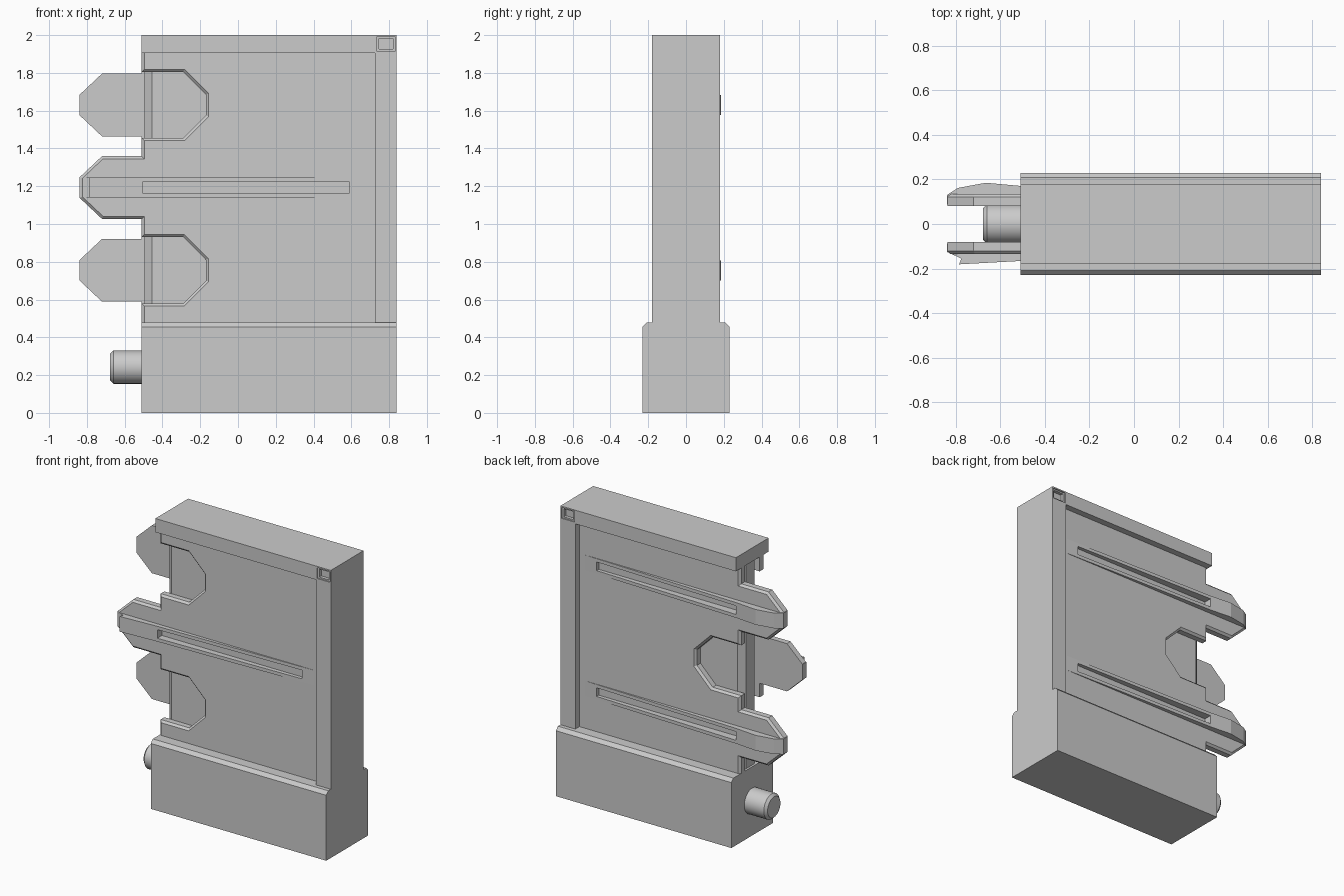
import bpy, bmesh, math
from mathutils import Matrix, Vector

if "Cube" in bpy.data.objects:
    bpy.data.objects.remove(bpy.data.objects["Cube"])

LEFT, RIGHT = -0.51, 0.84
LOW, MID, HIGH = 0.755, 1.193, 1.63


def finish(name, bm):
    bmesh.ops.recalc_face_normals(bm, faces=bm.faces)
    mesh = bpy.data.meshes.new(name)
    bm.to_mesh(mesh)
    bm.free()
    ob = bpy.data.objects.new(name, mesh)
    bpy.context.collection.objects.link(ob)
    return ob


def extruded(points, direction):
    bm = bmesh.new()
    face = bm.faces.new([bm.verts.new(p) for p in points])
    geo = bmesh.ops.extrude_face_region(bm, geom=[face])["geom"]
    bmesh.ops.translate(bm, vec=Vector(direction),
                        verts=[g for g in geo if isinstance(g, bmesh.types.BMVert)])
    return bm


def box(name, x, y, z):
    pts = [(x[0], y[0], z[0]), (x[1], y[0], z[0]), (x[1], y[1], z[0]), (x[0], y[1], z[0])]
    return finish(name, extruded(pts, (0, 0, z[1] - z[0])))


def cut(ob, cutter):
    mod = ob.modifiers.new("cut", 'BOOLEAN')
    mod.operation, mod.object, mod.solver = 'DIFFERENCE', cutter, 'EXACT'
    bpy.context.view_layer.objects.active = ob
    bpy.ops.object.modifier_apply(modifier=mod.name)


def remove(ob):
    bpy.data.objects.remove(ob, do_unlink=True)


# Base block with chamfered shoulders
half = [(0.23, 0), (0.23, 0.455), (0.208, 0.478)]
prof = half + [(-y, z) for y, z in reversed(half)]
finish("base", extruded([(LEFT, y, z) for y, z in prof], (RIGHT - LEFT, 0, 0)))

# Inner core with chamfered left edges
core = [(-0.455, 0.083), (0.75, 0.083), (0.75, -0.083), (-0.455, -0.083),
        (-0.495, -0.045), (-0.495, 0.045)]
finish("core", extruded([(x, y, 0.47) for x, y in core], (0, 0, 1.44)))

# Right end wall and top slab in one L-shaped frame
frame_pts = [(LEFT, 1.905), (0.725, 1.905), (0.725, 0.47), (RIGHT, 0.47), (RIGHT, 2), (LEFT, 2)]
frame = finish("frame", extruded([(x, -0.18, z) for x, z in frame_pts], (0, 0.36, 0)))

# Stepped square recesses in the top right corners, front and back
for s in (-1, 1):
    for grow, depth in ((0.05, 0.008), (0.037, 0.03)):
        ys = sorted((s * (0.18 - depth), s * 0.2))
        c = box("recess_cutter", (0.783 - grow, 0.783 + grow), ys,
                (1.953 - grow * 0.75, 1.953 + grow * 0.75))
        cut(frame, c)
        remove(c)


def side_plate(label, s, features, rail_tip):
    # Plate outline: tongues stick out of the left edge, notches cut into it
    outline = [(0.74, 0.47), (LEFT, 0.47)]
    for zc, kind in features:
        h = 0.166 if kind == "tongue" else 0.175
        xa, xb = (-0.72, -0.838) if kind == "tongue" else (-0.29, -0.17)
        outline += [(LEFT, zc - h), (xa, zc - h), (xb, zc - 0.055),
                    (xb, zc + 0.055), (xa, zc + h), (LEFT, zc + h)]
    outline += [(LEFT, 1.91), (0.74, 1.91)]
    bm = extruded([(x, s * 0.081, z) for x, z in outline], (0, s * 0.054, 0))
    edges = [e for e in bm.edges
             if all(abs(v.co.y) > 0.13 and v.co.x < 0 for v in e.verts)]
    bmesh.ops.bevel(bm, geom=edges, offset=0.014, segments=1, affect='EDGES')
    plate = finish(label + "_plate", bm)

    # Tapering guide rail with a long slot on every tongue
    for zc in [z for z, kind in features if kind == "tongue"]:
        rail_prof = [(-0.84, 0.088)] + rail_tip + [(0.68, 0.136), (0.68, 0.088)]
        rail = finish(label + "_rail", extruded(
            [(x, s * y, zc - 0.053) for x, y in rail_prof], (0, 0, 0.106)))
        c = box("slot_cutter", (-0.505, 0.59), sorted((s * 0.115, s * 0.25)),
                (zc - 0.03, zc + 0.03))
        cut(rail, c)
        cut(plate, c)
        remove(c)


side_plate("front", -1, [(LOW, "notch"), (MID, "tongue"), (HIGH, "notch")],
           [(-0.84, 0.125), (-0.775, 0.155), (-0.785, 0.181), (LEFT, 0.166)])
side_plate("back", 1, [(LOW, "tongue"), (MID, "notch"), (HIGH, "tongue")],
           [(-0.84, 0.13), (-0.79, 0.162), (-0.665, 0.185), (LEFT, 0.171)])

# Round locating peg with a chamfered tip
bm = bmesh.new()
bmesh.ops.create_cone(bm, cap_ends=True, segments=32, radius1=0.088, radius2=0.088, depth=0.2,
                      matrix=Matrix.Translation((-0.577, 0, 0.242)) @ Matrix.Rotation(math.pi / 2, 4, 'Y'))
tip = [e for e in bm.edges if all(v.co.x < -0.6 for v in e.verts)]
bmesh.ops.bevel(bm, geom=tip, offset=0.017, segments=1, affect='EDGES')
peg = finish("peg", bm)
bpy.context.view_layer.objects.active = peg
peg.select_set(True)
bpy.ops.object.shade_smooth_by_angle(angle=math.radians(30))
